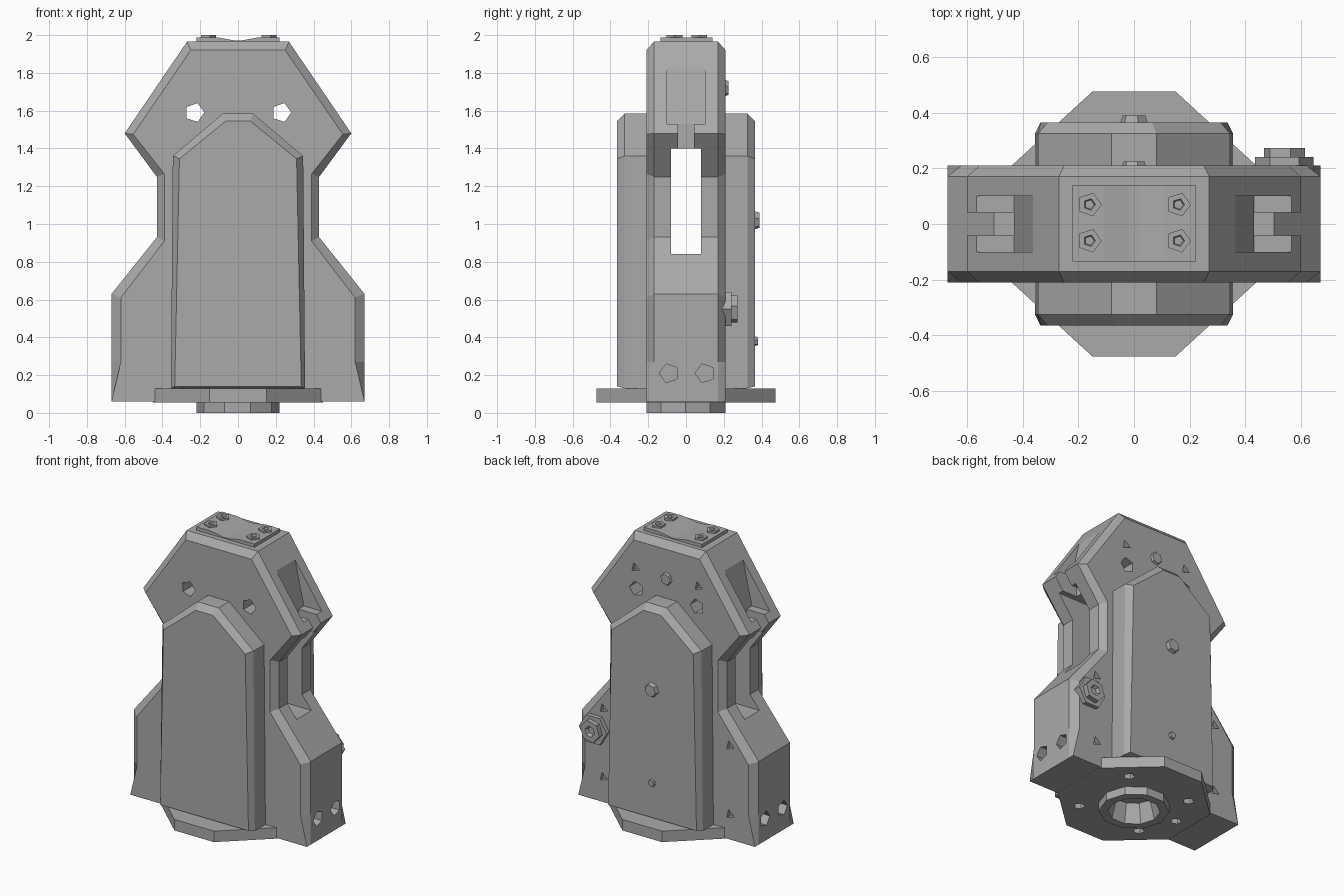
import bpy, bmesh
from math import radians, pi, cos, sin
from mathutils import Vector, Matrix

if "Cube" in bpy.data.objects:
    bpy.data.objects.remove(bpy.data.objects["Cube"])

GREY = (0.40, 0.40, 0.40, 1)
metal = bpy.data.materials.new("plain grey")
metal.use_nodes = True
metal.diffuse_color = GREY
metal.node_tree.nodes["Principled BSDF"].inputs["Base Color"].default_value = GREY


def finish(name, bm):
    bmesh.ops.recalc_face_normals(bm, faces=bm.faces)
    mesh = bpy.data.meshes.new(name)
    bm.to_mesh(mesh)
    bm.free()
    mesh.materials.append(metal)
    obj = bpy.data.objects.new(name, mesh)
    bpy.context.collection.objects.link(obj)
    return obj


def loft(name, rings):
    """Solid through a stack of rings with equal point counts."""
    bm = bmesh.new()
    loops = [[bm.verts.new(p) for p in ring] for ring in rings]
    for low, high in zip(loops, loops[1:]):
        for i in range(len(low)):
            j = (i + 1) % len(low)
            bm.faces.new((low[i], low[j], high[j], high[i]))
    bm.faces.new(loops[0])
    bm.faces.new(loops[-1])
    return finish(name, bm)


def mirrored(half):
    return half + [(-x, z) for x, z in reversed(half)]


def at_y(points, y):
    return [(x, y, z) for x, z in points]


def slab(name, points, y0, y1):
    return loft(name, [at_y(points, y0), at_y(points, y1)])


def stub(name, centre, axis, radius, length, sides, tip=None, turn=0.3):
    """Cylinder or cone centred on a point, along an axis."""
    bm = bmesh.new()
    spin = Vector(axis).to_track_quat('Z', 'Y').to_matrix().to_4x4()
    place = Matrix.Translation(centre) @ spin @ Matrix.Rotation(turn, 4, 'Z')
    bmesh.ops.create_cone(bm, cap_ends=True, segments=sides, radius1=radius,
                          radius2=radius if tip is None else tip,
                          depth=length, matrix=place)
    return finish(name, bm)


def box_cut(x0, x1, half_y, z0, z1):
    return slab("cutter", [(x0, z0), (x1, z0), (x1, z1), (x0, z1)], -half_y, half_y)


def carve(obj, cutters):
    for cutter in cutters:
        mod = obj.modifiers.new("cut", 'BOOLEAN')
        mod.operation, mod.solver, mod.object = 'DIFFERENCE', 'EXACT', cutter
    graph = bpy.context.evaluated_depsgraph_get()
    mesh = bpy.data.meshes.new_from_object(obj.evaluated_get(graph))
    obj.modifiers.clear()
    obj.data = mesh


X, Y, Z = (1, 0, 0), (0, 1, 0), (0, 0, 1)

# Main housing with chamfered front and back rims
outer = mirrored([(.67, .06), (.67, .27), (.67, .63), (.43, .93),
                  (.43, 1.25), (.60, 1.48), (.27, 1.965)])
inner = mirrored([(.67, .06), (.62, .27), (.62, .61), (.39, .91),
                  (.39, 1.265), (.555, 1.475), (.25, 1.92)])
housing = loft("housing", [at_y(inner, -.21), at_y(outer, -.17),
                           at_y(outer, .17), at_y(inner, .21)])

# Base flange and bottom ring
rim = [(.45, .2), (.15, .475), (-.15, .475), (-.45, .2),
       (-.45, -.2), (-.15, -.475), (.15, -.475), (.45, -.2)]
flange = loft("base_flange", [[(x, y, z) for x, y in rim] for z in (.055, .13)])
ring = stub("bottom_ring", (0, 0, .035), Z, .22, .07, 10)

# Side slot and the stepped pockets in the upper shoulders
cuts = [box_cut(-1, 1, .08, .84, 1.40)]
for s in (-1, 1):
    pocket = [(.36, 1.84), (.43, 1.53), (.8, 1.53), (.8, 1.84)]
    cuts.append(slab("cutter", [(s * x, z) for x, z in pocket], -.1, .1))
    cuts.append(box_cut(min(s * .43, s), max(s * .43, s), .042, 1.2, 1.6))
    # Through holes, side holes and small dents in the back
    cuts.append(stub("cutter", (s * .23, 0, 1.59), Y, .052, 1, 5))
    for y in (-.09, .1):
        cuts.append(stub("cutter", (s * .67, y, .21), X, .052, .16, 5))
    for x, z in ((.24, 1.73), (.48, .70), (.48, .23)):
        cuts.append(stub("cutter", (s * x, .21, z), Y, .035, .06, 3))

# Bottom recess and flange screw holes
bottom = [stub("cutter", (0, 0, .05), Z, .17, .16, 10, tip=.13)]
for angle in (45, 135, 180, 225, 315):
    a = radians(angle)
    bottom.append(stub("cutter", (.34 * cos(a), .34 * sin(a), .06), Z, .035, .08, 5))

carve(housing, cuts + bottom)
carve(flange, bottom)
carve(ring, bottom[:1])
for cutter in cuts + bottom:
    bpy.data.objects.remove(cutter)

# Raised front and back covers
cover_out = mirrored([(.355, .13), (.345, 1.36), (.08, 1.585)])
cover_in = mirrored([(.335, .14), (.31, 1.345), (.065, 1.545)])
for name, s in (("front_cover", -1), ("back_cover", 1)):
    loft(name, [at_y(cover_out, s * .18), at_y(cover_out, s * .325),
                at_y(cover_in, s * .365)])

# Top plate with a shallow dip
slab("top_plate", mirrored([(.22, 1.94), (.22, 1.988), (.11, 1.988), (.02, 1.972)]),
     -.135, .14)


def bolt(name, centre, axis, radius, height, sides):
    """Bolt head with a tapered socket."""
    head = stub(name, centre, axis, radius, height, sides)
    tip = Vector(centre) + Vector(axis) * height / 2
    socket = stub("cutter", tip, axis, radius * .35, height * .8, sides, tip=radius * .65)
    carve(head, [socket])
    bpy.data.objects.remove(socket)


for x in (-.16, .16):
    for y in (-.06, .07):
        bolt("top_bolt", (x, y, 1.98), Z, .044, .04, 5)

# Hex nut on the back shoulder, and back screws
stub("nut_washer", (.54, .215, .55), Y, .105, .05, 6, turn=pi / 6)
bolt("hex_nut", (.54, .245, .55), Y, .075, .055, 6)
for z, y, r, h in ((1.72, .21, .05, .03), (1.02, .37, .055, .04), (.38, .365, .03, .03)):
    stub("back_screw", (0, y, z), Y, r, h, 6, tip=r * .75)
